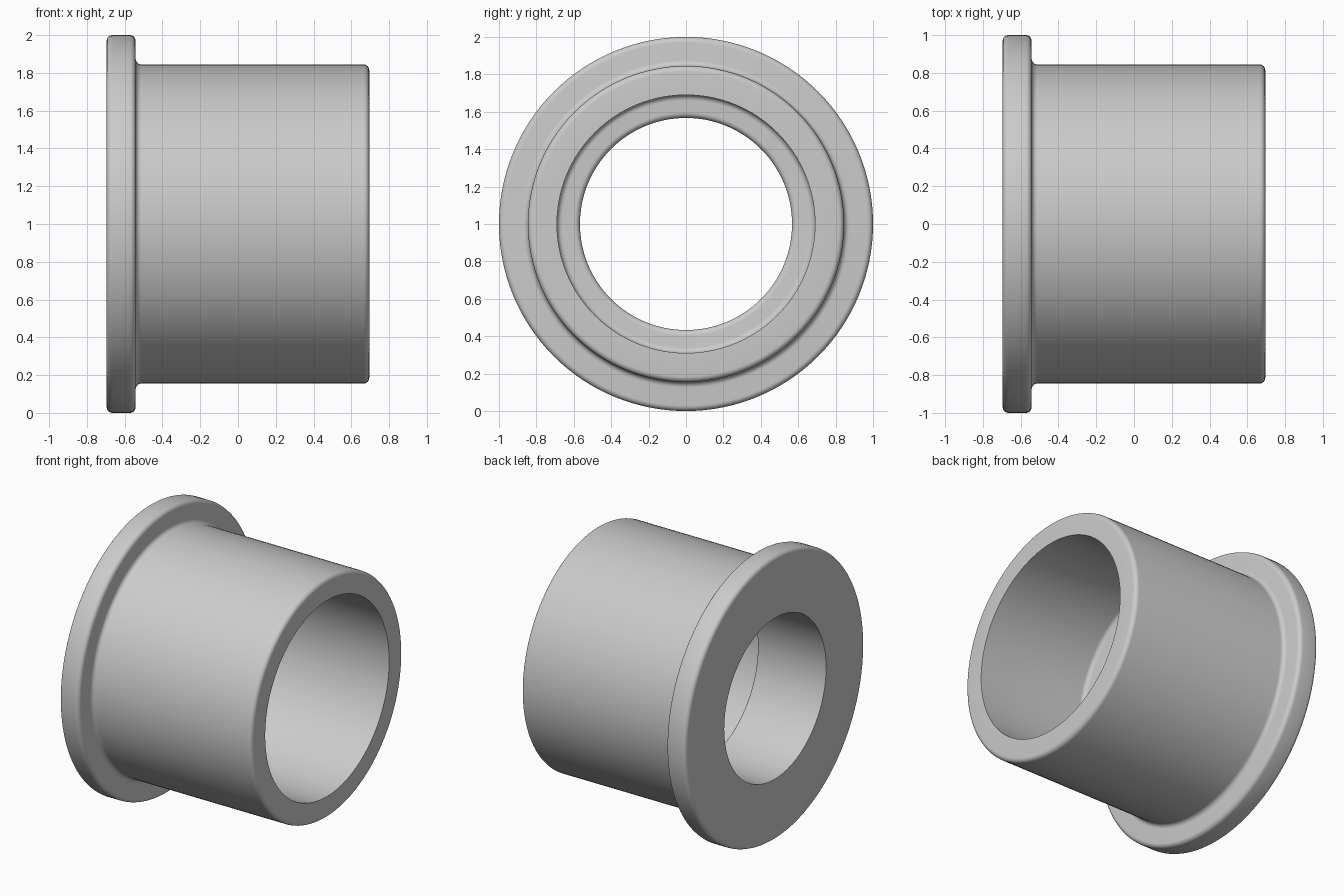
import bpy, bmesh, math

if "Cube" in bpy.data.objects:
    bpy.data.objects.remove(bpy.data.objects["Cube"])

SEGMENTS = 128
AXIS_Z = 1.0          # height of the horizontal axis
FILLET = 0.03

# Closed half section: (position along x, radius, fillet radius)
SECTION = [
    (-0.695, 0.567, 0),        # small bore, flange end
    (-0.695, 1.0, FILLET),     # flange rim, outer side
    (-0.542, 1.0, FILLET),     # flange rim, inner side
    (-0.542, 0.845, FILLET),   # root between flange and sleeve
    (0.695, 0.845, FILLET),    # sleeve end
    (0.695, 0.69, 0),          # large bore mouth
    (-0.15, 0.69, FILLET),     # shoulder root
    (-0.15, 0.567, FILLET),    # shoulder lip
]


def rounded(section, steps=6):
    """Replace each right-angle corner by an arc."""
    points = []
    count = len(section)
    for i, (x, r, f) in enumerate(section):
        if f == 0:
            points.append((x, r))
            continue
        ends = []
        for qx, qr, _ in (section[i - 1], section[(i + 1) % count]):
            length = math.hypot(qx - x, qr - r)
            ends.append(((qx - x) / length, (qr - r) / length))
        (ax, ar), (bx, br) = ends
        cx, cr = x + f * (ax + bx), r + f * (ar + br)
        for k in range(steps + 1):
            t = math.pi / 2 * k / steps
            c, s = math.cos(t), math.sin(t)
            points.append((cx - f * (bx * c + ax * s), cr - f * (br * c + ar * s)))
    return points


def lathe(name, profile, material):
    """Revolve a closed profile about the x direction."""
    bm = bmesh.new()
    rings = []
    for j in range(SEGMENTS):
        a = 2 * math.pi * j / SEGMENTS
        rings.append([bm.verts.new((x, r * math.cos(a), AXIS_Z + r * math.sin(a)))
                      for x, r in profile])
    n = len(profile)
    for j in range(SEGMENTS):
        p, q = rings[j], rings[(j + 1) % SEGMENTS]
        for i in range(n):
            k = (i + 1) % n
            bm.faces.new((p[i], p[k], q[k], q[i]))
    bmesh.ops.recalc_face_normals(bm, faces=bm.faces)
    mesh = bpy.data.meshes.new(name)
    bm.to_mesh(mesh)
    bm.free()
    mesh.materials.append(material)
    obj = bpy.data.objects.new(name, mesh)
    bpy.context.collection.objects.link(obj)
    bpy.context.view_layer.objects.active = obj
    obj.select_set(True)
    bpy.ops.object.shade_smooth_by_angle(angle=math.radians(30))
    return obj


grey = bpy.data.materials.new("light_grey")
grey.diffuse_color = (0.6, 0.6, 0.6, 1)
grey.use_nodes = True
grey.node_tree.nodes["Principled BSDF"].inputs["Base Color"].default_value = grey.diffuse_color

# Flanged sleeve with a stepped bore
lathe("flanged_bushing", rounded(SECTION), grey)
